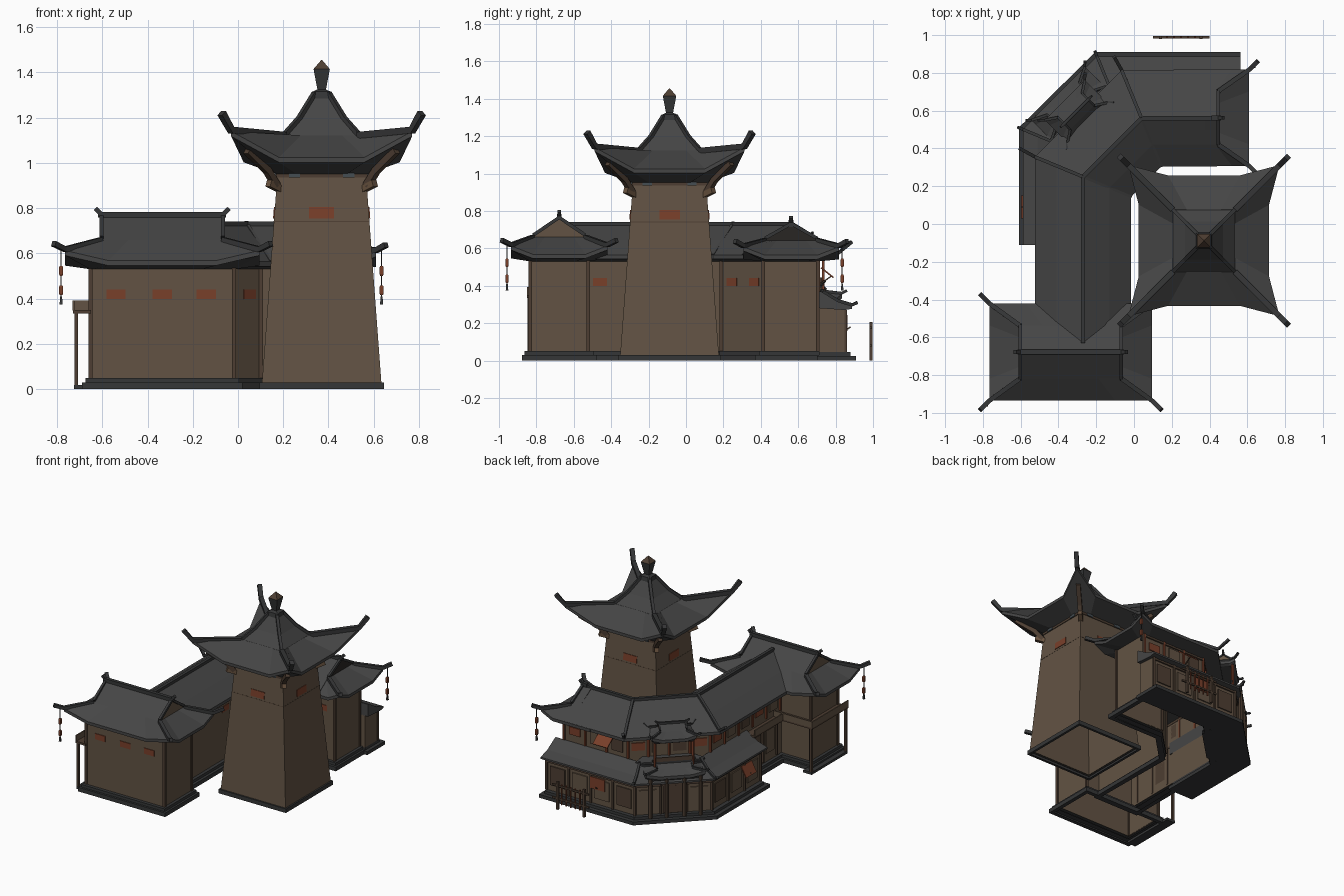
import bpy, bmesh, math
from mathutils import Vector, Matrix

if "Cube" in bpy.data.objects:
    bpy.data.objects.remove(bpy.data.objects["Cube"])

def material(name, r, g, b):
    m = bpy.data.materials.new(name)
    m.diffuse_color = (r, g, b, 1)
    m.use_nodes = True
    m.node_tree.nodes["Principled BSDF"].inputs["Base Color"].default_value = m.diffuse_color
    return m

ROOF = material("roof_grey", .06, .06, .06)
TRIM = material("dark_stone", .036, .037, .038)
WALL = material("brown_wall", .122, .086, .057)
WOOD = material("dark_wood", .075, .048, .032)
LIGHT = material("light_wood", .14, .085, .05)
RED = material("rust_red", .19, .05, .023)
SLATE = material("slate_blue", .06, .075, .085)
BLACK = material("dark_opening", .022, .019, .017)

# ---------- helpers ----------
def loft(name, rings, mat, M=None, cap_mat=None, hollow=0):
    """Joins equal closed rings with quads and caps both ends; hollow opens top and bottom up to a rim."""
    bm = bmesh.new()
    vs = [[bm.verts.new(p) for p in r] for r in rings]
    n = len(rings[0])
    for a, b in zip(vs, vs[1:]):
        for i in range(n):
            bm.faces.new((a[i], a[(i+1) % n], b[(i+1) % n], b[i]))
    for r in (vs[0], vs[-1]):
        bm.faces.new(r).material_index = 1 if cap_mat else 0
    bmesh.ops.recalc_face_normals(bm, faces=bm.faces)
    if hollow:
        for s in (-1, 1):
            flat = [f for f in bm.faces if f.normal.z*s > .9]
            bmesh.ops.inset_region(bm, faces=flat, thickness=hollow)
            bmesh.ops.delete(bm, geom=flat, context='FACES')
    me = bpy.data.meshes.new(name)
    bm.to_mesh(me)
    bm.free()
    me.materials.append(mat)
    if cap_mat:
        me.materials.append(cap_mat)
    ob = bpy.data.objects.new(name, me)
    bpy.context.collection.objects.link(ob)
    if M:
        ob.matrix_world = M
    return ob

def square(cx, cy, hx, hy, z):
    return [(cx-hx, cy-hy, z), (cx+hx, cy-hy, z), (cx+hx, cy+hy, z), (cx-hx, cy+hy, z)]

def block(name, cx, cy, levels, mat, **k):
    """Stack of rectangles given as (half_x, half_y, z)."""
    return loft(name, [square(cx, cy, *l) for l in levels], mat, **k)

def panel(name, c, ang, w, h, mat, t=.008, tilt=0):
    """Thin plate at c whose outward normal points along ang."""
    M = Matrix.Translation(c) @ Matrix.Rotation(ang, 4, 'Z') @ Matrix.Rotation(tilt, 4, 'Y')
    return block(name, 0, 0, [(t/2, w/2, -h/2), (t/2, w/2, h/2)], mat, M=M)

def bar(name, pts, w, mat, M=None):
    """Square rod along a path."""
    pts = [Vector(p) for p in pts]
    rings = []
    for i, p in enumerate(pts):
        d = (pts[min(i+1, len(pts)-1)] - pts[max(i-1, 0)]).normalized()
        s = d.cross((0, 0, 1))
        s = s.normalized() if s.length > .01 else Vector((1, 0, 0))
        u = s.cross(d)
        rings.append([p + (s*a + u*b)*w/2 for a, b in ((-1, -1), (1, -1), (1, 1), (-1, 1))])
    return loft(name, rings, mat, M)

def offset(path, d):
    """Mitred parallel of a plan path, positive to the left."""
    P = [Vector(p) for p in path]
    out = []
    for i, p in enumerate(P):
        t1 = (P[i]-P[i-1]).normalized() if i else (P[1]-P[0]).normalized()
        t2 = (P[i+1]-P[i]).normalized() if i < len(P)-1 else t1
        n1, n2 = Vector((-t1.y, t1.x)), Vector((-t2.y, t2.x))
        out.append(p + (n1+n2)/(1+n1.dot(n2))*d)
    return out

def sweep(name, path, profile, mat, **k):
    lines = [[(q.x, q.y, z) for q in offset(path, d)] for d, z in profile]
    return loft(name, list(zip(*lines)), mat, **k)

def rect(d0, d1, z0, z1):
    return [(d0, z0), (d1, z0), (d1, z1), (d0, z1)]

def hip_roof(name, c, h, g, wall, z, lift, horn, rot=0, ends=(-1, 1), flare=1, gable=WALL, w=.02):
    """Upturned hip roof with gable on top. h,g,wall: half sizes; z: wall, eave, gable, ridge."""
    M = Matrix.Translation((c[0], c[1], 0)) @ Matrix.Rotation(rot, 4, 'Z')
    corners = [(-1, -1), (1, -1), (1, 1), (-1, 1)]
    def ring(s, zz, l=0, fl=1, m=.55):
        r = []
        for i, (a, b) in enumerate(corners):
            a2, b2 = corners[(i+1) % 4]
            r.append((a*s[0]*fl, b*s[1]*fl, zz + (l if a in ends else 0)))
            for t in ((1-m)/2, (1+m)/2):
                r.append(((a+(a2-a)*t)*s[0], (b+(b2-b)*t)*s[1], zz))
        return r
    loft(name + "_eaves", [ring(wall, z[0]), ring(h, z[1]-.022, lift, flare),
                           ring(h, z[1], lift, flare), ring(g, z[2])], ROOF, M)
    if z[3]:
        loft(name + "_gable", [[(s*g[0], -g[1], z[2]), (s*g[0], g[1], z[2]), (s*g[0], 0, z[3])]
                               for s in (-1, 1)], ROOF, M, cap_mat=gable)
        e = g[0]+.015
        bar(name + "_ridge", [(-e if -1 in ends else 0, 0, z[3]+w*.3), (e, 0, z[3]+w*.3)], w*1.3, TRIM, M)
        for a in ends:
            bar(name + "_ridge_end", [(a*(e-.02), 0, z[3]), (a*(e+.012), 0, z[3]+w*1.7)], w, TRIM, M)
            for b in (-1, 1):
                bar(name + "_bargeboard", [(a*g[0], 0, z[3]), (a*g[0], b*g[1], z[2]+.01)], w*.9, TRIM, M)
    for a, b in corners:
        if a in ends:
            x, y, zc = h[0]*flare, h[1]*flare, z[1]+lift
            bar(name + "_horn", [(a*g[0], b*g[1], z[2]), (a*x, b*y, zc+.005),
                                 (a*(x+horn[0]), b*(y+horn[0]), zc+horn[1])], w*1.2, TRIM, M)

def facade(name, path, d, z0, z1, step, mats, post=WOOD):
    """Posts and alternating infill panels along a wall line."""
    L = offset(path, d)
    for s, (a, b) in enumerate(zip(L, L[1:])):
        n = max(1, round((b-a).length/step))
        t = (b-a).normalized()
        ang = math.atan2(t.x, -t.y)
        for i in range(n+1):
            p = a.lerp(b, i/n)
            bar(name + "_post", [(p.x, p.y, z0), (p.x, p.y, z1)], .014, post)
            if i < n:
                q = a.lerp(b, (i+.5)/n)
                mat = mats[(i+s) % len(mats)]
                hh = (z1-z0)*(.35 if mat is RED else .62)
                panel(name + "_window", (q.x, q.y, (z0+z1)/2), ang, step*.6, hh, mat)
        bar(name + "_rail", [(a.x, a.y, z1-.012), (b.x, b.y, z1-.012)], .014, WOOD)

# ---------- tower ----------
TX, TY = .37, -.088
block("tower_plinth", TX, TY, [(.275, .275, 0), (.275, .275, .03)], TRIM, hollow=.025)
block("tower_wall", TX, TY, [(.264, .264, .028), (.195, .195, .96)], WALL, hollow=.002)
block("tower_band", TX, TY, [(.2125, .2125, .739), (.212, .212, .743)], WOOD, hollow=.004)
block("tower_top_beam", TX, TY, [(.202, .202, .935), (.202, .202, .96)], WOOD, hollow=.01)
hip_roof("tower_roof", (TX, TY), (.345, .345), (.165, .165), (.2, .2), (.95, 1.025, 1.122, None),
         .115, (.042, .08), flare=1.16, w=.025)
block("tower_roof_top", TX, TY, [(.165, .165, 1.12), (.1, .1, 1.195), (.03, .03, 1.31)], ROOF)
block("finial", TX, TY, [(.045, .045, 1.285), (.04, .04, 1.315), (.019, .019, 1.325), (.036, .036, 1.415)], TRIM)
block("finial_tip", TX, TY, [(.036, .036, 1.415), (.002, .002, 1.455)], WOOD)
for k in range(4):
    a = k*math.pi/2
    u, v = Vector((math.cos(a), math.sin(a), 0)), Vector((-math.sin(a), math.cos(a), 0))
    c = Vector((TX, TY, 0))
    panel("tower_window", c + u*.209 + Vector((0, 0, .78)), a, .11, .05, RED, tilt=-.075)
    for s in (-1, 1):
        panel("tower_plaque", c + u*.203 + v*s*.12 + Vector((0, 0, .945)), a, .05, .02, SLATE)
    d = u+v
    bar("tower_bracket", [c+d*.2+Vector((0, 0, .9)), c+d*.24+Vector((0, 0, .965)),
                          c+d*.33+Vector((0, 0, 1.055))], .03, WOOD)
    bar("tower_bracket_foot", [c+d*.185+Vector((0, 0, .885)), c+d*.235+Vector((0, 0, .91))], .03, LIGHT)
    bar("tower_hip", [c+d*.165+Vector((0, 0, 1.124)), c+d*.1+Vector((0, 0, 1.197)),
                      c+d*.03+Vector((0, 0, 1.31))], .02, TRIM)

# ---------- south wing ----------
SX, SY = -.335, -.678
block("south_plinth", SX, SY, [(.355, .2, 0), (.355, .2, .03)], TRIM, hollow=.04)
block("south_plinth_step", SX, SY, [(.34, .185, .03), (.34, .185, .05)], TRIM, hollow=.034)
block("south_wall", SX, SY, [(.318, .155, .045), (.318, .155, .55)], WALL, hollow=.002)
hip_roof("south_roof", (SX, SY), (.43, .257), (.268, .14), (.318, .155), (.53, .568, .66, .765), .045, (.05, .03))
for sx in (-.318, .318):
    for sy in (-.155, .155):
        bar("south_corner_post", [(SX+sx, SY+sy, .05), (SX+sx, SY+sy, .54)], .018, WOOD)
for x in (-.54, -.335, -.14):
    panel("south_window", (x, SY-.156, .42), -math.pi/2, .085, .042, RED)
# west gallery on posts
block("gallery_floor", -.69, -.64, [(.04, .21, .335), (.04, .21, .35)], WOOD)
panel("gallery_rail", (-.728, -.64, .37), math.pi, .42, .045, WALL)
panel("gallery_rail_north", (-.57, -.432, .37), math.pi/2, .32, .045, WALL)
block("gallery_floor_north", -.57, -.475, [(.16, .045, .335), (.16, .045, .35)], WOOD)
block("gallery_step", -.69, -.64, [(.035, .21, 0), (.035, .21, .018)], TRIM)
for y in (-.84, -.44):
    bar("gallery_post", [(-.715, y, .01), (-.715, y, .345)], .016, WOOD)

# ---------- angled main wing ----------
def main(start, end):
    return [(-.27, start), (-.27, .25), (.04, .56), (end, .56)]
sweep("main_plinth", main(-.52, .54), rect(-.19, .19, 0, .03), TRIM, hollow=.045)
sweep("main_plinth_step", main(-.52, .525), rect(-.17, .17, .03, .05), TRIM, hollow=.03)
sweep("main_wall", main(-.52, .5), rect(-.145, .145, .045, .55), WALL, hollow=.002)
sweep("main_roof", main(-.63, .44), [(-.145, .53), (-.255, .543), (-.255, .565), (-.14, .645), (0, .728),
      (.14, .645), (.255, .565), (.255, .543), (.145, .53)], ROOF)
sweep("main_ridge", main(-.63, .45), rect(-.011, .011, .715, .742), TRIM)
hip_roof("north_roof_end", (.41, .562), (.2, .255), (.035, .14), (.09, .145), (.53, .563, .643, .732),
         .045, (.045, .03), ends=(1,), gable=BLACK)
for i, tip in ((1, (-.605, .4, .635)), (2, (-.105, .885, .635))):
    a, b = main(-.6, .5)[i], offset(main(-.6, .5), .255)[i]
    m = offset(main(-.6, .5), .14)[i]
    bar("main_hip", [(*a, .735), (m.x, m.y, .65), (b.x, b.y, .575), tip], .018, TRIM)
    b = offset(main(-.6, .5), -.255)[i]
    bar("main_valley", [(*a, .728), (b.x, b.y, .563)], .014, ROOF)
facade("upper_storey", main(-.5, .5), .149, .37, .53, .15, (WALL, RED, WOOD), RED)
facade("court_side", [(-.41, -.46), (-.41, -.14)], .009, .06, .33, .16, (WALL, WOOD))
for q in offset(main(-.5, .5), -.147)[1:] + [Vector((.5, .705))]:
    bar("main_corner_post", [(q.x, q.y, .05), (q.x, q.y, .54)], .018, WOOD)
for x, y, a in ((-.07, .245, -.785), (.05, .365, -.785), (-.125, -.46, 0), (-.125, -.2, 0), (-.125, .03, 0),
                (.22, .415, -1.571), (.4, .415, -1.571)):
    panel("main_window", (x, y, .42), a, .075, .042, RED)
panel("walkway_rail", (-.49, -.27, .37), math.pi, .34, .045, WALL)
block("walkway_floor", -.45, -.27, [(.04, .17, .335), (.04, .17, .35)], WOOD)

# ---------- ground-floor shop front with skirt roof ----------
SHOP = [(-.61, -.11), (-.61, .51), (-.205, .91), (.565, .91)]
IN = [(-.61, -.08), (-.61, .51), (-.205, .91), (.54, .91)]
BAY = [(-.61, .4), (-.61, .51), (-.205, .91), (-.1, .91)]
sweep("shop_plinth", SHOP, rect(-.21, 0, 0, .025), TRIM)
sweep("shop_plinth_step", IN, rect(-.2, -.03, .025, .045), TRIM)
sweep("shop_wall", IN, rect(-.2, -.06, .045, .29), WALL)
sweep("shop_roof", SHOP, [(-.06, .27), (-.022, .277), (-.022, .29), (-.1, .315), (-.19, .37), (-.2, .37), (-.2, .28)], ROOF)
sweep("bay_floor", BAY, rect(-.29, -.18, .3, .372), ROOF)
sweep("bay_ground", BAY, rect(-.29, -.2, 0, .025), TRIM)
facade("shop_front", IN, -.056, .045, .27, .2, (WALL, WALL, WOOD))
for i in (1, 2):
    a, m, b, c = (offset(SHOP, d)[i] for d in (-.19, -.1, -.022, .005))
    bar("shop_hip", [(a.x, a.y, .375), (m.x, m.y, .321), (b.x, b.y, .298), (c.x, c.y, .31)], .016, TRIM)

# ---------- gate on the diagonal ----------
Q = math.pi/4
def gate(d, s=0):
    """Plan point at distance d from the diagonal ridge, s along it."""
    return (-.115 + (s-d)*math.sin(Q), .405 + (s+d)*math.sin(Q))
hip_roof("gate_lower_roof", gate(.33), (.2, .075), (.12, .035), (.17, .06), (.3, .335, .37, .405), .02, (.02, .02), rot=Q, w=.012)
hip_roof("gate_upper_roof", gate(.27), (.15, .085), (.09, .045), (.13, .07), (.55, .58, .625, .665), .02, (.025, .025), rot=Q, w=.012)
for s in (-.17, -.06, .06, .17):
    p = gate(.395, s)
    bar("gate_column", [(*p, .03), (*p, .32)], .018, WOOD)
for s in (-.13, .13):
    p = gate(.335, s)
    bar("balcony_column", [(*p, .38), (*p, .57)], .014, RED)
panel("balcony_rail", (*gate(.335), .43), 3*Q, .26, .03, WOOD)
panel("gate_doors", (*gate(.368), .15), 3*Q, .16, .2, WOOD)

# ---------- propped awnings ----------
for x, y, z, a, t in ((.15, .755, .47, math.pi/2, -.9), (.12, .86, .2, math.pi/2, 0), (-.575, .09, .2, math.pi, -.5)):
    panel("awning", (x, y, z), a, .12, .085, RED, tilt=t)
    bar("awning_prop", [(x-.05*math.cos(a), y-.05*math.sin(a), z-.07), (x+.02*math.cos(a), y+.02*math.sin(a), z-.02)], .007, WOOD)

# ---------- hanging lanterns ----------
for x, y in ((-.782, -.957), (.635, .835)):
    bar("lantern_cord", [(x, y, .38), (x, y, .62)], .005, TRIM)
    for z in (.523, .437):
        block("lantern", x, y, [(.006, .006, z-.022), (.009, .009, z-.015), (.009, .009, z+.015), (.006, .006, z+.022)], RED)
    block("lantern_tassel", x, y, [(.007, .007, .375), (.004, .004, .41)], TRIM)

# ---------- street rack ----------
for x in (.14, .355):
    bar("rack_post", [(x, .988, 0), (x, .988, .205)], .016, WOOD)
for z in (.08, .175):
    bar("rack_rail", [(.1, .988, z), (.4, .988, z)], .012, WOOD)
for i in range(5):
    x = .175 + i*.037
    bar("rack_stick", [(x, .988, .04), (x, .988, .19)], .009, RED)
